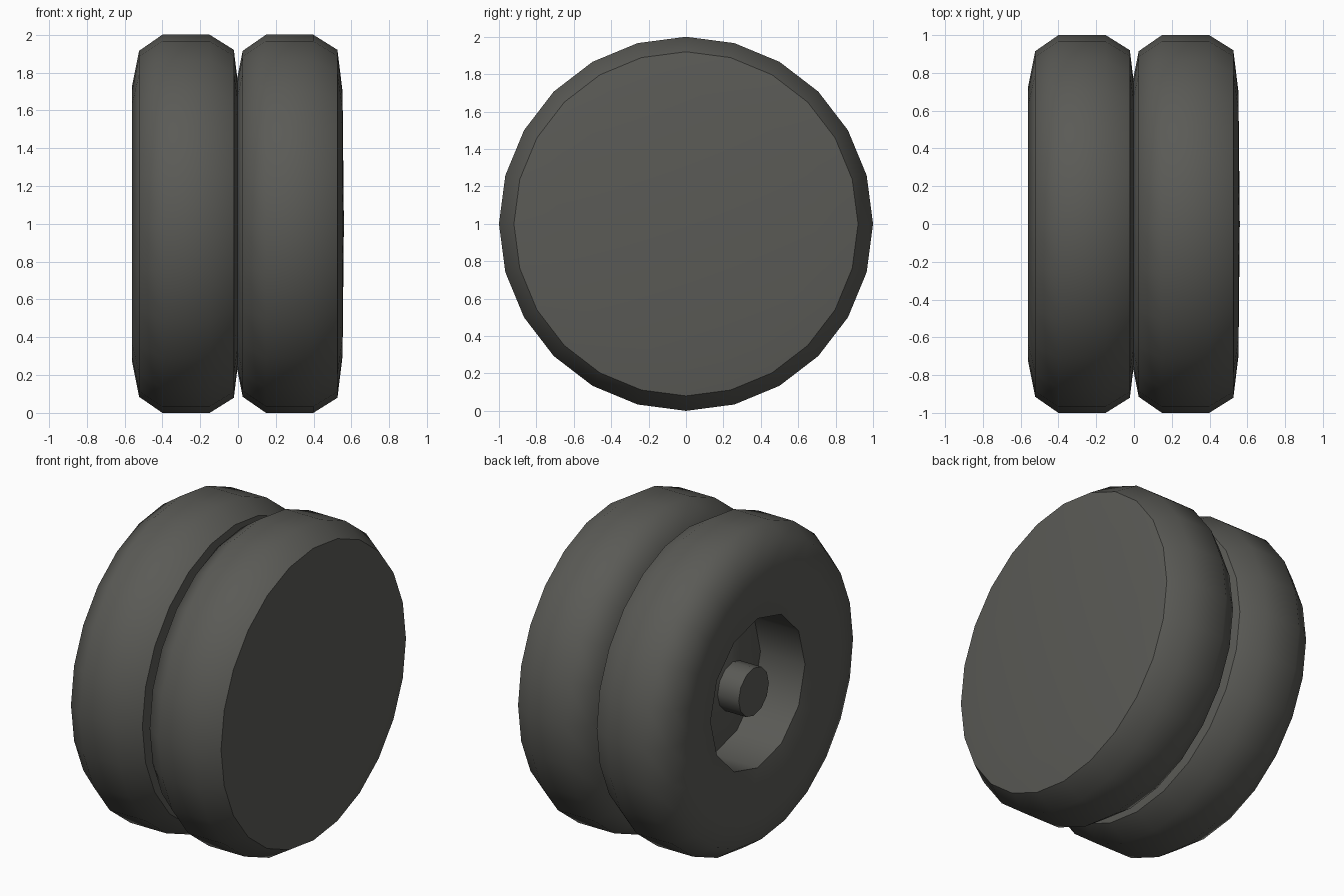
import bpy, bmesh, math

if "Cube" in bpy.data.objects:
    bpy.data.objects.remove(bpy.data.objects["Cube"])

rubber = bpy.data.materials.new("dark_rubber_grey")
rubber.diffuse_color = (0.103, 0.103, 0.093, 1.0)
rubber.use_nodes = True
rubber.node_tree.nodes["Principled BSDF"].inputs["Base Color"].default_value = rubber.diffuse_color


def lathe(name, profile, sides=24):
    """Turn (x, radius, sharp, half_sides) points around the x axis."""
    bm = bmesh.new()
    rings = []
    for x, r, sharp, half in profile:
        if r == 0:
            rings.append([bm.verts.new((x, 0, 1))])
            continue
        ring = []
        for i in range(sides):
            # half-resolution rings put odd points at the middle of each side
            k = r * math.cos(2 * math.pi / sides) if half and i % 2 else r
            a = 2 * math.pi * i / sides
            ring.append(bm.verts.new((x, k * math.cos(a), 1 + k * math.sin(a))))
        rings.append(ring)
    for a, b in zip(rings, rings[1:]):
        for i in range(sides):
            j = (i + 1) % sides
            if len(a) == 1:
                bm.faces.new((a[0], b[i], b[j]))
            elif len(b) == 1:
                bm.faces.new((a[i], b[0], a[j]))
            else:
                bm.faces.new((a[i], b[i], b[j], a[j]))
    bmesh.ops.recalc_face_normals(bm, faces=bm.faces)
    for f in bm.faces:
        f.smooth = True
    for ring, p in zip(rings, profile):
        if p[2]:
            for i in range(sides):
                e = bm.edges.get((ring[i], ring[(i + 1) % sides]))
                if e:
                    e.smooth = False
    me = bpy.data.meshes.new(name)
    bm.to_mesh(me)
    bm.free()
    me.materials.append(rubber)
    ob = bpy.data.objects.new(name, me)
    bpy.context.collection.objects.link(ob)
    return ob


def tyre_section(x0):
    """Rounded tread from the outer shoulder to the closed flat side."""
    return [(x0, 0.73, 0, 0), (x0 + 0.037, 0.915, 0, 0), (x0 + 0.16, 1.0, 0, 0),
            (x0 + 0.41, 1.0, 0, 0), (x0 + 0.538, 0.92, 1, 0),
            (x0 + 0.565, 0.70, 0, 0), (x0 + 0.572, 0.0, 0, 0)]


def dished_tyre(name, x0):
    """Tyre whose outer side dips towards a recessed wheel dish."""
    return lathe(name, [(x0 + 0.235, 0.0, 0, 0), (x0 + 0.235, 0.15, 0, 1),
                        (x0 + 0.37, 0.47, 1, 1), (x0 + 0.06, 0.47, 1, 1)]
                 + tyre_section(x0))


def axle_hub(name, x0):
    """Axle stub standing in the dish."""
    return lathe(name, [(x0 + 0.088, 0.0, 0, 0), (x0 + 0.088, 0.15, 1, 0),
                        (x0 + 0.25, 0.15, 1, 0), (x0 + 0.25, 0.0, 0, 0)], 12)


# twin wheels, both with the dish towards -x
for side, x0 in (("left", -0.56), ("right", -0.012)):
    dished_tyre(side + "_tyre", x0)
    axle_hub(side + "_axle_hub", x0)
